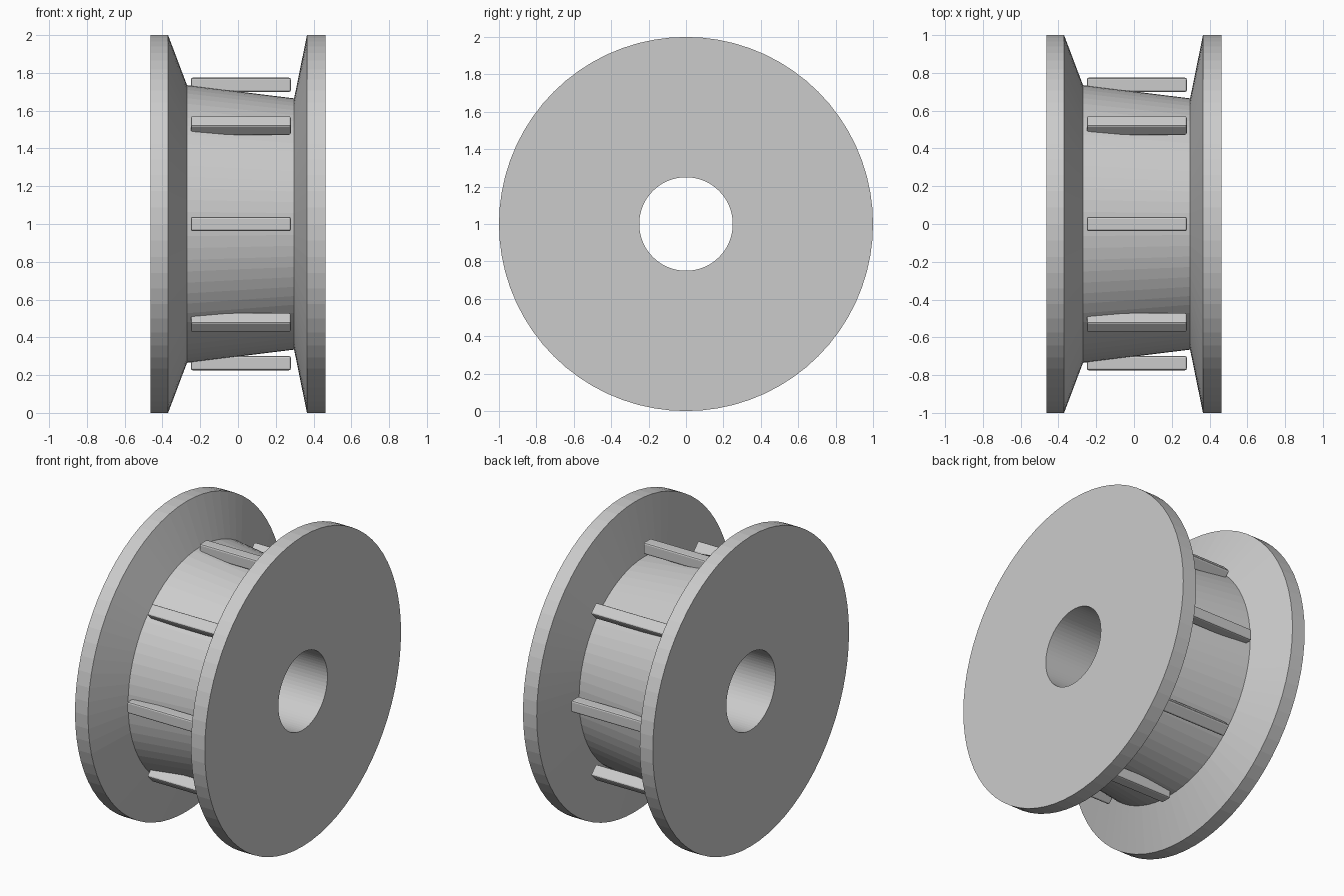
import bpy, bmesh, math
from mathutils import Matrix

cube = bpy.data.objects.get("Cube")
if cube:
    bpy.data.objects.remove(cube, do_unlink=True)

SEGMENTS = 72
BARS = 8

grey = bpy.data.materials.new("light_grey")
grey.use_nodes = True
grey.diffuse_color = (0.6, 0.6, 0.6, 1)
grey.node_tree.nodes["Principled BSDF"].inputs["Base Color"].default_value = grey.diffuse_color


def finish(bm, name):
    bmesh.ops.recalc_face_normals(bm, faces=bm.faces)
    mesh = bpy.data.meshes.new(name)
    bm.to_mesh(mesh)
    bm.free()
    mesh.materials.append(grey)
    obj = bpy.data.objects.new(name, mesh)
    obj.location.z = 1
    bpy.context.collection.objects.link(obj)
    return obj


# Spool body: bored hub, tapered drum and two flanges as one (x, radius) profile
profile = [(-0.463, 0.25), (-0.463, 1), (-0.37, 1), (-0.27, 0.735),
           (0.297, 0.665), (0.365, 1), (0.463, 1), (0.463, 0.25)]
bm = bmesh.new()
rings = []
for i in range(SEGMENTS):
    a = math.tau * i / SEGMENTS
    rings.append([bm.verts.new((x, r * math.sin(a), r * math.cos(a))) for x, r in profile])
for i, ring in enumerate(rings):
    following = rings[(i + 1) % SEGMENTS]
    for j in range(len(profile)):
        k = (j + 1) % len(profile)
        bm.faces.new((ring[j], ring[k], following[k], following[j]))
body = finish(bm, "spool_body")
bpy.context.view_layer.objects.active = body
body.select_set(True)
bpy.ops.object.shade_flat()

# Bars spaced evenly around the drum
for i in range(BARS):
    bm = bmesh.new()
    place = (Matrix.Rotation(math.tau * i / BARS, 4, "X")
             @ Matrix.Translation((0.015, 0, 0.737))
             @ Matrix.Diagonal((0.53, 0.075, 0.075, 1)))
    bmesh.ops.create_cube(bm, size=1, matrix=place)
    bar = finish(bm, f"drum_bar_{i + 1}")
    bevel = bar.modifiers.new("soft_edges", "BEVEL")
    bevel.width = 0.01
    bevel.segments = 2
